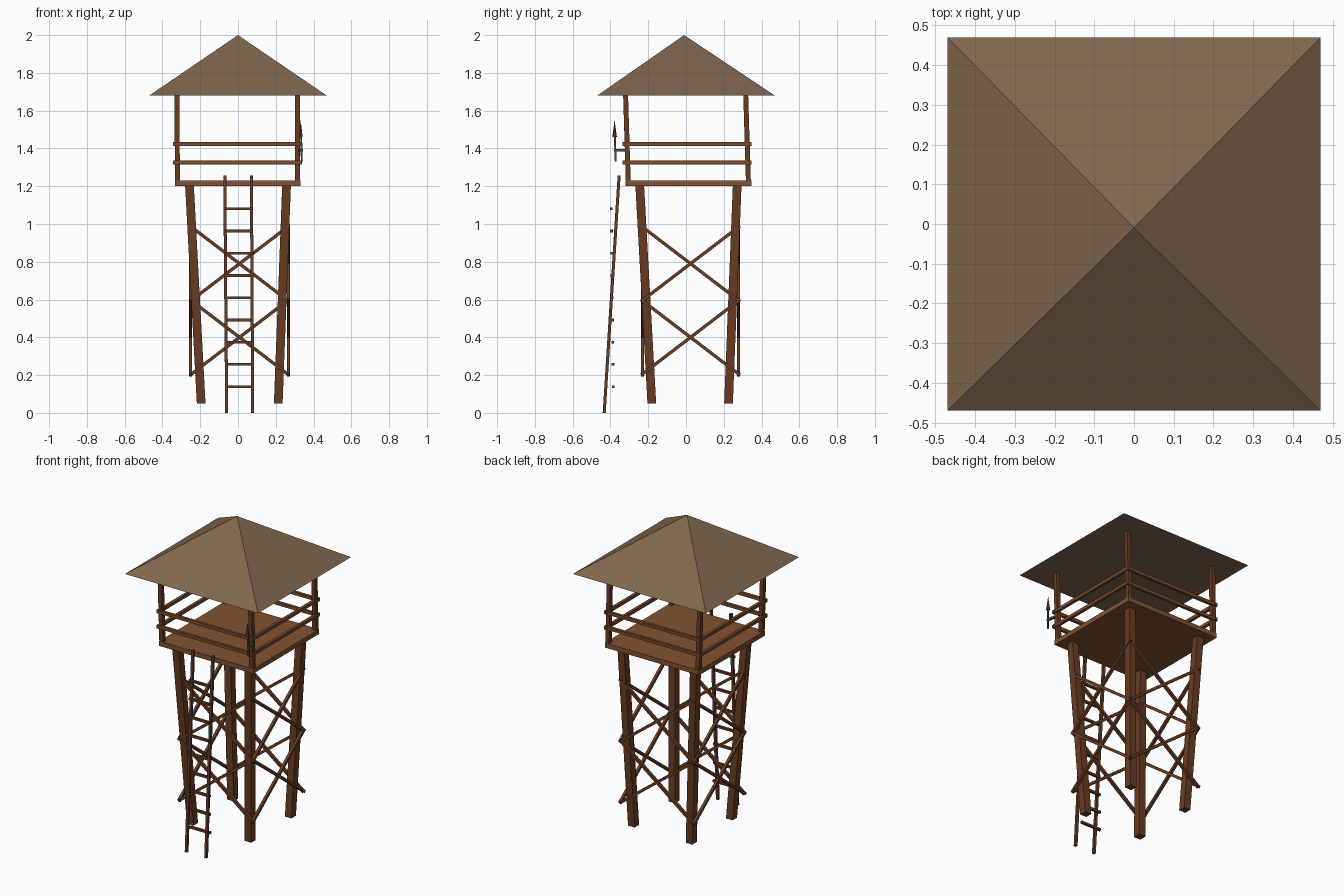
import bpy, bmesh, math
from mathutils import Vector, Matrix

if "Cube" in bpy.data.objects:
    bpy.data.objects.remove(bpy.data.objects["Cube"])


def material(name, rgb):
    m = bpy.data.materials.new(name)
    lin = [((c / 255 + 0.055) / 1.055) ** 2.4 for c in rgb]
    m.diffuse_color = (*lin, 1)
    m.use_nodes = True
    m.node_tree.nodes["Principled BSDF"].inputs["Base Color"].default_value = m.diffuse_color
    return m


THATCH = material("roof brown", (128, 102, 78))
PLANK = material("plank brown", (130, 82, 50))
TIMBER = material("timber brown", (105, 60, 35))
RAIL = material("rail brown", (120, 74, 44))
RUNG = material("ladder brown", (102, 60, 38))
IRON = material("iron grey", (80, 78, 74))


def finish(bm, name, mat):
    bmesh.ops.recalc_face_normals(bm, faces=bm.faces)
    me = bpy.data.meshes.new(name)
    bm.to_mesh(me)
    bm.free()
    ob = bpy.data.objects.new(name, me)
    me.materials.append(mat)
    bpy.context.collection.objects.link(ob)
    return ob


def post(name, a, b, w, mat):
    """Upright square timber with level ends, sheared between a and b."""
    a, b = Vector(a), Vector(b)
    bm = bmesh.new()
    bmesh.ops.create_cube(bm, size=1)
    for v in bm.verts:
        end = a if v.co.z < 0 else b
        v.co = Vector((end.x + v.co.x * w, end.y + v.co.y * w, end.z))
    return finish(bm, name, mat)


def beam(name, a, b, w, h, mat):
    """Square bar between two points; w is its level width, h its height."""
    a, b = Vector(a), Vector(b)
    d = (b - a).normalized()
    side = d.cross(Vector((0, 0, 1))).normalized()
    up = side.cross(d)
    rot = Matrix((d, side, up)).transposed().to_4x4()
    bm = bmesh.new()
    bmesh.ops.create_cube(bm, size=1, matrix=Matrix.Translation((a + b) / 2) @ rot
                          @ Matrix.Diagonal(((b - a).length, w, h, 1)))
    return finish(bm, name, mat)


def cone(name, z0, z1, r0, r1, x, y, segs, mat):
    bm = bmesh.new()
    bmesh.ops.create_cone(bm, cap_ends=True, segments=segs, radius1=r0, radius2=r1,
                          depth=z1 - z0, matrix=Matrix.Translation((x, y, (z0 + z1) / 2)))
    return finish(bm, name, mat)


# Legs and the posts carrying the roof
for sx, xn in ((-1, "left"), (1, "right")):
    for sy, yn in ((-1, "front"), (1, "back")):
        post(f"{yn}_{xn}_leg", (0.009 + sx * 0.204, 0.022 + sy * 0.203, 0.05),
             (sx * 0.257, 0.013 + sy * 0.258, 1.205), 0.046, TIMBER)
        post(f"{yn}_{xn}_roof_post", (-0.002 + sx * 0.318, 0.013 + sy * 0.318, 1.2),
             (-0.004 + sx * 0.32, -0.002 + sy * 0.318, 1.69), 0.026, TIMBER)

# Platform
beam("platform", (-0.334, 0.013, 1.215), (0.332, 0.013, 1.215), 0.666, 0.03, PLANK)

# Handrails, two on each side
for z, n in ((1.326, "lower"), (1.423, "upper")):
    for s, side in ((-1, "front"), (1, "back")):
        y = 0.005 + s * 0.33
        beam(f"{side}_{n}_rail", (-0.343, y, z), (0.338, y, z), 0.018, 0.02, RAIL)
    for s, side in ((-1, "left"), (1, "right")):
        x = -0.003 + s * 0.33
        beam(f"{side}_{n}_rail", (x, -0.335, z), (x, 0.347, z), 0.018, 0.02, RAIL)

# Cross braces, two crosses on each side
cx, cy, half = 0.008, 0.024, 0.262
for z, n in ((0.4, "lower"), (0.79, "upper")):
    for t in (-1, 1):
        lo, hi = z - t * 0.2, z + t * 0.2
        tag = "rising" if t > 0 else "falling"
        for y, side in ((-0.23, "front"), (0.278, "back")):
            beam(f"{side}_{n}_{tag}_brace", (cx - half, y, lo), (cx + half, y, hi),
                 0.017, 0.017, TIMBER)
        for x, side in ((-0.251, "left"), (0.267, "right")):
            beam(f"{side}_{n}_{tag}_brace", (x, cy - half, lo), (x, cy + half, hi),
                 0.017, 0.017, TIMBER)

# Ladder
post("ladder_left_rail", (-0.06, -0.433, 0), (-0.07, -0.354, 1.257), 0.016, RUNG)
post("ladder_right_rail", (0.078, -0.433, 0), (0.071, -0.354, 1.257), 0.016, RUNG)
for i in range(9):
    y, z = -0.385 - 0.0013 * i, 0.139 + 0.1177 * i
    beam(f"ladder_rung_{i + 1}", (-0.068, y, z), (0.076, y, z), 0.015, 0.014, RUNG)

# Pyramid roof with a flat underside
roof = cone("roof", 1.68, 2.0, 0.47 * math.sqrt(2), 0, 0, 0, 4, THATCH)
for v in roof.data.vertices:
    if v.co.z < 1.8:
        x, y = v.co.x, v.co.y
        c = math.sqrt(0.5)
        v.co.x, v.co.y = c * (x - y), c * (x + y)
    else:
        v.co.y = -0.01

# Torch on the front right post
post("torch_shaft", (0.338, -0.372, 1.33), (0.334, -0.377, 1.47), 0.01, TIMBER)
cone("torch_head", 1.46, 1.55, 0.012, 0, 0.332, -0.378, 6, TIMBER)
beam("torch_bracket", (0.337, -0.38, 1.39), (0.325, -0.31, 1.39), 0.014, 0.012, IRON)
